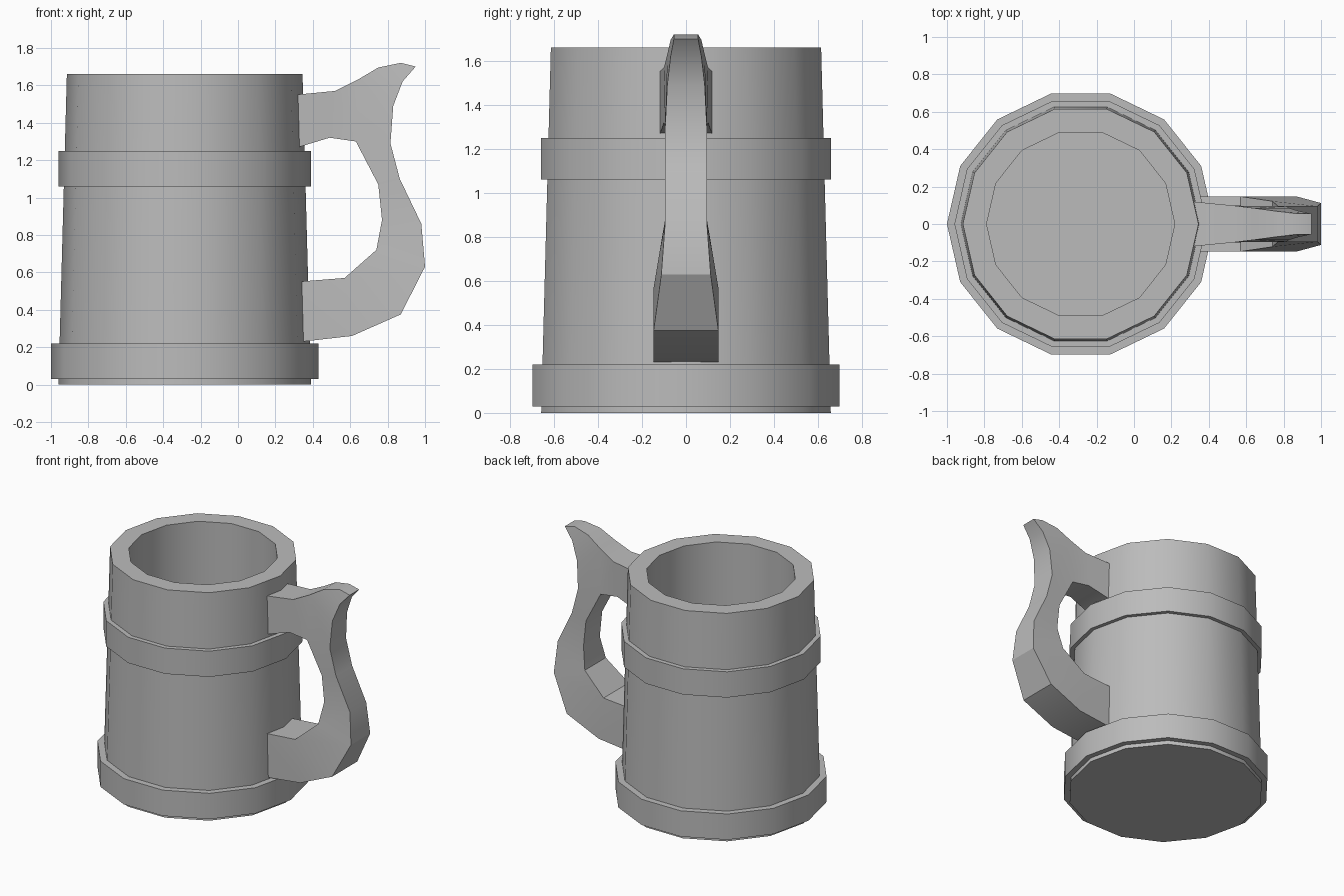
import bpy, bmesh, math

cube = bpy.data.objects.get("Cube")
if cube:
    bpy.data.objects.remove(cube, do_unlink=True)

SIDES = 14
CENTRE_X = -0.285

grey = bpy.data.materials.new("plain_grey")
grey.use_nodes = True
grey.diffuse_color = (0.5, 0.5, 0.5, 1)
grey.node_tree.nodes["Principled BSDF"].inputs["Base Color"].default_value = (0.5, 0.5, 0.5, 1)


def finish(name, bm):
    """Turn a bmesh into a smooth-by-angle object."""
    bmesh.ops.recalc_face_normals(bm, faces=bm.faces)
    mesh = bpy.data.meshes.new(name)
    bm.to_mesh(mesh)
    bm.free()
    mesh.materials.append(grey)
    obj = bpy.data.objects.new(name, mesh)
    bpy.context.collection.objects.link(obj)
    bpy.ops.object.select_all(action='DESELECT')
    obj.select_set(True)
    bpy.context.view_layer.objects.active = obj
    bpy.ops.object.shade_smooth_by_angle(angle=math.radians(30))
    return obj


def lathe(name, profile, closed):
    """Spin (radius, z) points; an open profile gets end caps."""
    bm = bmesh.new()
    rings = []
    for r, z in profile:
        angles = [math.tau * k / SIDES for k in range(SIDES)]
        rings.append([bm.verts.new((CENTRE_X + r * math.cos(a), r * math.sin(a), z))
                      for a in angles])
    pairs = list(zip(rings, rings[1:]))
    if closed:
        pairs.append((rings[-1], rings[0]))
    else:
        bm.faces.new(rings[0])
        bm.faces.new(rings[-1])
    for lower, upper in pairs:
        for k in range(SIDES):
            n = (k + 1) % SIDES
            bm.faces.new((lower[k], lower[n], upper[n], upper[k]))
    return finish(name, bm)


def band(name, radius, z0, z1):
    lathe(name, [(0.6, z0), (radius, z0), (radius, z1), (0.6, z1)], True)


# Hollow tapered cup and its two hoops
lathe("cup_body", [(0.675, 0), (0.63, 1.66), (0.503, 1.66), (0.503, 0.12)], False)
band("base_band", 0.715, 0.03, 0.22)
band("middle_band", 0.675, 1.06, 1.25)

# Handle outline: x, z, half width; outer edge then inner edge
outer = [(0.26, 1.545, 0.125), (0.52, 1.57, 0.1), (0.64, 1.63, 0.085),
         (0.75, 1.695, 0.07), (0.87, 1.72, 0.055), (0.95, 1.70, 0.055),
         (0.88, 1.62, 0.07), (0.83, 1.49, 0.085), (0.815, 1.29, 0.095),
         (0.865, 1.10, 0.095), (0.98, 0.86, 0.095), (1.0, 0.63, 0.112),
         (0.87, 0.375, 0.147), (0.61, 0.26, 0.147), (0.26, 0.22, 0.147)]
inner = [(0.26, 0.545, 0.147), (0.57, 0.57, 0.147), (0.74, 0.72, 0.122),
         (0.77, 0.88, 0.095), (0.75, 1.07, 0.095), (0.63, 1.30, 0.095),
         (0.49, 1.32, 0.1), (0.26, 1.25, 0.125)]
outline = outer + inner

# Side patches: grip, thumb horn and lower bend, as outline indices
patches = [(0, 1, 21, 22), (1, 2, 20, 21), (2, 7, 8, 20), (2, 3, 6, 7),
           (3, 4, 5, 6), (8, 9, 19, 20), (9, 10, 18, 19), (10, 11, 17, 18),
           (11, 12, 16, 17), (12, 13, 16), (13, 14, 15, 16)]

bm = bmesh.new()
sides = [[bm.verts.new((x, s * w, z)) for x, z, w in outline] for s in (-1, 1)]
for side in sides:
    for patch in patches:
        bm.faces.new([side[i] for i in patch])
for i in range(len(outline)):
    j = (i + 1) % len(outline)
    bm.faces.new((sides[0][i], sides[0][j], sides[1][j], sides[1][i]))
finish("handle", bm)
